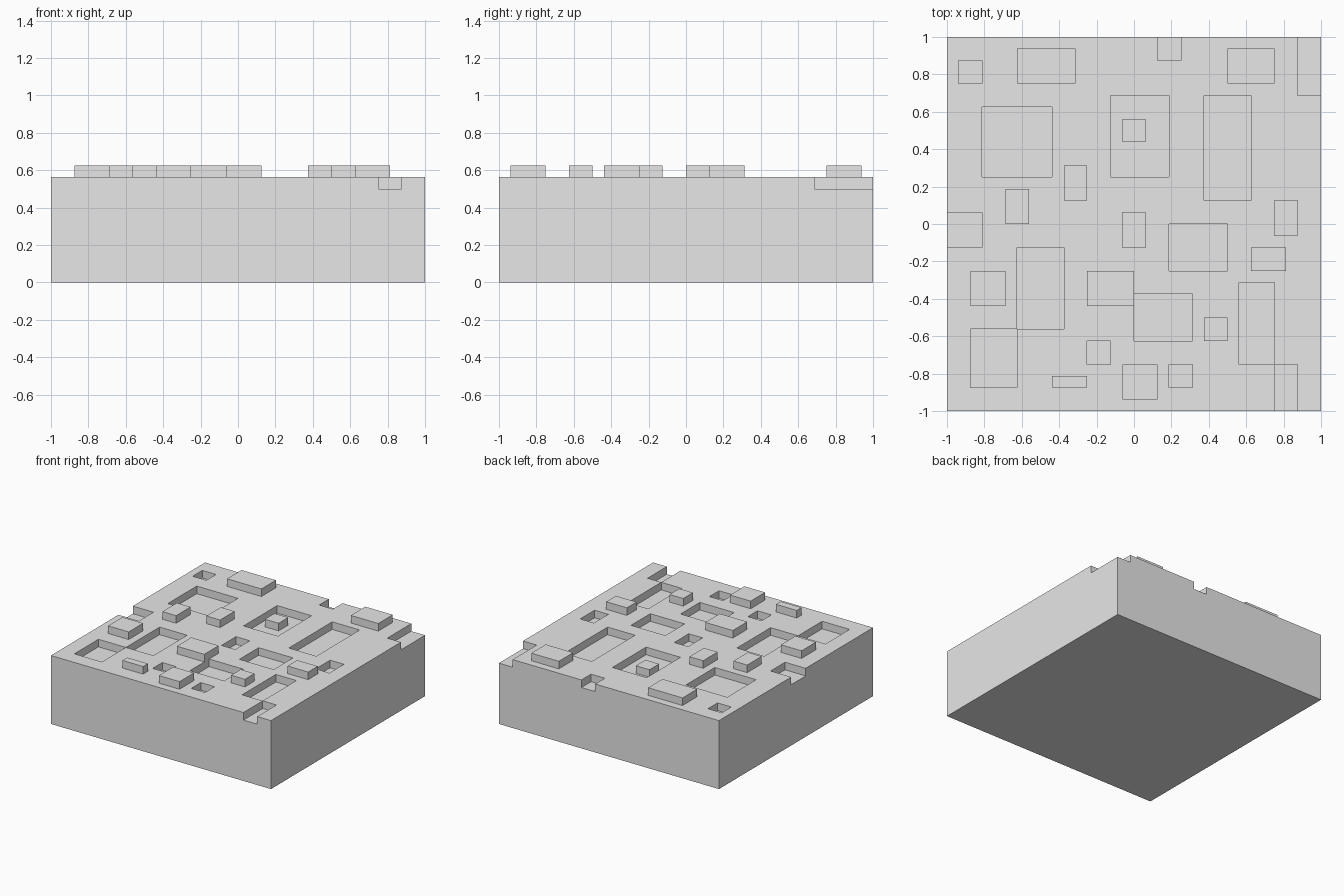
import bpy
import bmesh

default = bpy.data.objects.get("Cube")
if default:
    bpy.data.objects.remove(default)

# All dimensions are in modules; the plate is 2 * HALF modules wide
HALF = 16
UNIT = 1 / HALF
FLOOR, SURFACE, RAISED = 8, 9, 10

stone = bpy.data.materials.new("plain_grey")
stone.use_nodes = True
grey = (0.8, 0.8, 0.8, 1)
stone.diffuse_color = grey
stone.node_tree.nodes["Principled BSDF"].inputs["Base Color"].default_value = grey


def finish(bm, name):
    bmesh.ops.scale(bm, vec=(UNIT, UNIT, UNIT), verts=bm.verts)
    mesh = bpy.data.meshes.new(name)
    bm.to_mesh(mesh)
    bm.free()
    mesh.materials.append(stone)
    obj = bpy.data.objects.new(name, mesh)
    bpy.context.collection.objects.link(obj)
    return obj


def block(name, rect, bottom, top):
    """Open-bottomed box standing on the surface below it."""
    x0, x1, y0, y1 = rect
    bm = bmesh.new()
    bmesh.ops.create_cube(bm, size=1)
    for v in bm.verts:
        v.co.x = x1 if v.co.x > 0 else x0
        v.co.y = y1 if v.co.y > 0 else y0
        v.co.z = top if v.co.z > 0 else bottom
    base = [f for f in bm.faces if all(v.co.z == bottom for v in f.verts)]
    bmesh.ops.delete(bm, geom=base, context='FACES')
    return finish(bm, name)


# Sunken pockets and edge notches: x0, x1, y0, y1
pockets = [
    (-15, -13, 12, 14), (2, 4, 14, 16), (14, 16, 11, 16),
    (-13, -7, 4, 10), (-2, 3, 4, 11), (6, 10, 2, 11),
    (-16, -13, -2, 1), (-1, 1, -2, 1), (3, 8, -4, 0),
    (12, 14, -1, 2), (-10, -6, -9, -2), (0, 5, -10, -6),
    (9, 12, -12, -5), (-14, -10, -14, -9), (-4, -2, -12, -10),
    (3, 5, -14, -12), (12, 14, -16, -12),
]

# Raised rectangular blocks: x0, x1, y0, y1
raised = [
    (-10, -5, 12, 15), (8, 12, 12, 15), (-6, -4, 2, 5),
    (-11, -9, 0, 3), (10, 13, -4, -2), (-14, -11, -7, -4),
    (-4, 0, -7, -4), (6, 8, -10, -8), (-7, -4, -14, -13),
    (-1, 2, -15, -12),
]


def height(i, j):
    if not (-HALF <= i < HALF and -HALF <= j < HALF):
        return 0
    sunk = any(x0 <= i < x1 and y0 <= j < y1 for x0, x1, y0, y1 in pockets)
    return FLOOR if sunk else SURFACE


def build_slab():
    bm = bmesh.new()
    shared = {}

    def quad(*points):
        for p in points:
            if p not in shared:
                shared[p] = bm.verts.new(p)
        bm.faces.new([shared[p] for p in points])

    cells = range(-HALF, HALF)
    for i in cells:
        for j in cells:
            h = height(i, j)
            ring = [(i, j), (i + 1, j), (i + 1, j + 1), (i, j + 1)]
            quad(*[(x, y, h) for x, y in ring])
            quad(*[(x, y, 0) for x, y in reversed(ring)])
            # Walls down to each lower neighbour, split at the pocket floor
            steps = [(0, -1), (1, 0), (0, 1), (-1, 0)]
            for k, (dx, dy) in enumerate(steps):
                a, b = ring[k], ring[(k + 1) % len(ring)]
                low = height(i + dx, j + dy)
                for z0, z1 in ((0, FLOOR), (FLOOR, SURFACE)):
                    if low <= z0 and z1 <= h:
                        quad((*a, z0), (*b, z0), (*b, z1), (*a, z1))

    # Merge the flat cells of walls, floors and underside
    bm.normal_update()
    merge = [e for e in bm.edges
             if not all(v.co.z == SURFACE for v in e.verts)]
    bmesh.ops.dissolve_limit(bm, angle_limit=0.01, edges=merge, verts=bm.verts)
    return finish(bm, "slab")


build_slab()
for n, rect in enumerate(raised, 1):
    block(f"raised_block_{n}", rect, SURFACE, RAISED)

# Block standing inside a pocket, level with the slab surface
block("pocket_block", (-1, 1, 7, 9), FLOOR, SURFACE)
